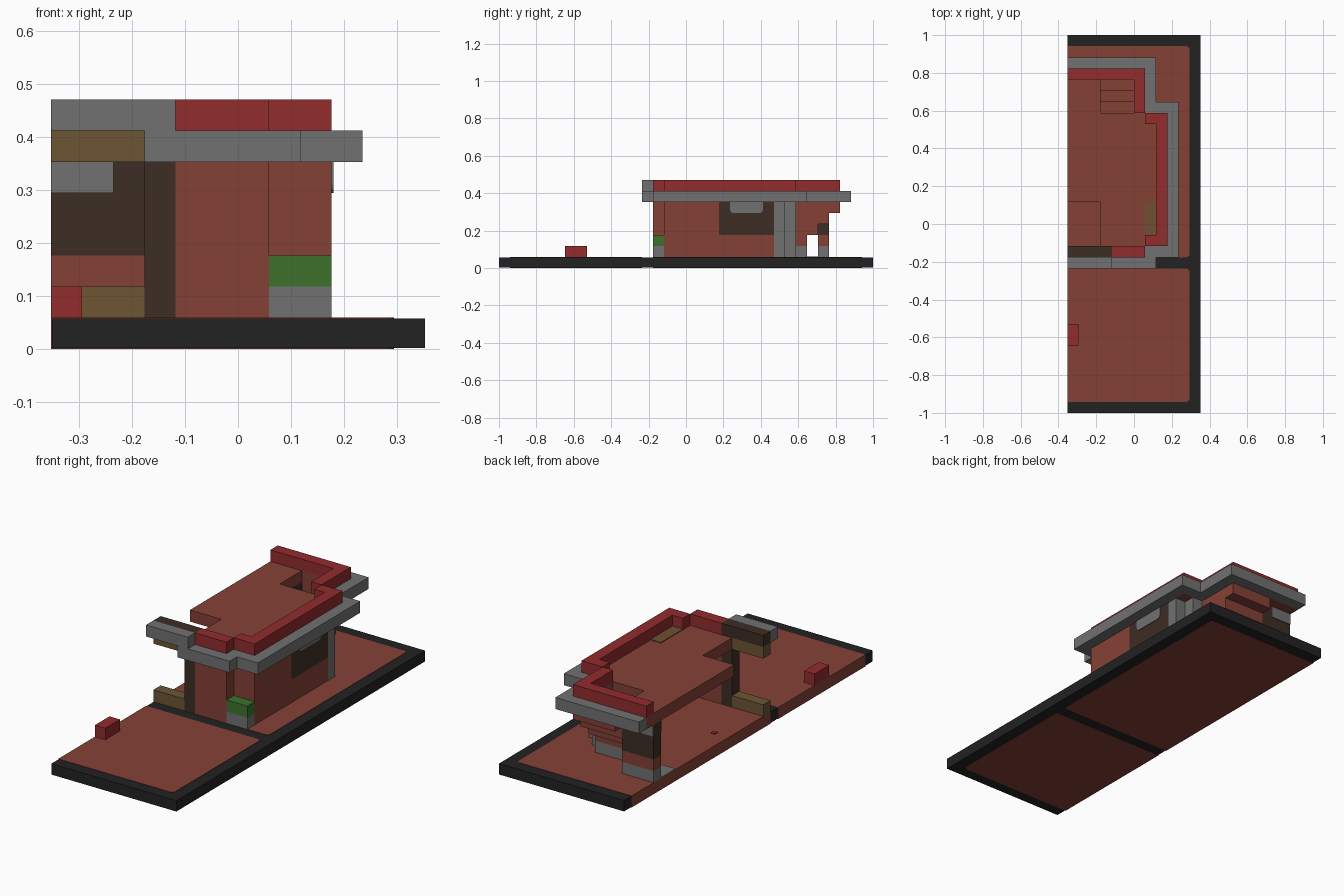
import bpy
import bmesh
from mathutils import Vector

cube = bpy.data.objects.get("Cube")
if cube:
    bpy.data.objects.remove(cube, do_unlink=True)

U = 1 / 17      # block size
THIN = 0.06     # plate thickness, in blocks


def material(name, r, g, b):
    mat = bpy.data.materials.new(name)
    mat.use_nodes = True
    mat.diffuse_color = (r, g, b, 1)
    mat.node_tree.nodes["Principled BSDF"].inputs["Base Color"].default_value = (r, g, b, 1)
    return mat


BRICK = material("brick", 0.235, 0.053, 0.037)
RED = material("red trim", 0.29, 0.025, 0.027)
GREY = material("grey stone", 0.165, 0.165, 0.165)
BLACK = material("black border", 0.016, 0.016, 0.016)
BROWN = material("dark wood", 0.045, 0.026, 0.017)
TAN = material("tan wood", 0.15, 0.09, 0.034)
GREEN = material("leaf green", 0.045, 0.17, 0.027)
OLIVE = material("olive patch", 0.16, 0.08, 0.032)


def blocks(name, mat, *boxes, round_edge=None, radius=0.3):
    """One object made of boxes (x0, x1, y0, y1, z0, z1) in block units.
    round_edge picks the edges to bevel from their two end points."""
    bm = bmesh.new()
    for x0, x1, y0, y1, z0, z1 in boxes:
        lo, hi = Vector((x0, y0, z0)), Vector((x1, y1, z1))
        made = bmesh.ops.create_cube(bm, size=1)
        for v in made["verts"]:
            v.co = (lo + hi) / 2 + v.co * (hi - lo)
    if round_edge:
        edges = [e for e in bm.edges if round_edge(e.verts[0].co, e.verts[1].co)]
        bmesh.ops.bevel(bm, geom=edges, offset=radius, segments=3,
                        profile=0.5, affect="EDGES")
    bmesh.ops.scale(bm, vec=(U, U, U), verts=bm.verts)
    mesh = bpy.data.meshes.new(name)
    bm.to_mesh(mesh)
    bm.free()
    mesh.materials.append(mat)
    obj = bpy.data.objects.new(name, mesh)
    bpy.context.collection.objects.link(obj)
    return obj


# Ground slab: black border with two brick panels showing on both faces
E = 0.03
blocks("ground_border", BLACK, (-6 + E, 6, -17, 17, E, 1 - E))
blocks("ground_panels", BRICK, (-6, 5, -16, -4, 0, 1), (-6, 5, -3, 16, 0, 1),
       round_edge=lambda a, b: a.x > 4 and b.x > 4 and abs(a.z - b.z) > 0.5)
blocks("yard_block", RED, (-6, -5, -11, -9, 1, 2))

# Front wall, door post and step
blocks("front_wall", BRICK, (-2, 1, -3, -2, 1, 6), (1, 2, -2, -1, 1, 6))
blocks("door_post", BROWN, (-3, -2, -3, -2, 1, 7))
blocks("door_step", TAN, (-6, -3, -3, -2, 1, 2))
blocks("planter_box", GREY, (1, 3, -3, -2, 1, 2))
blocks("planter_leaves", GREEN, (1, 3, -3, -2, 2, 3))

# Side wall with its window and blind
blocks("side_wall", BRICK, (2, 3, -2, 3, 1, 6), (2, 3, 3, 8, 1, 3))
blocks("side_window", BROWN, (2, 3, 3, 8, 3, 6))
for side, x in (("outer", 3), ("inner", 2 - THIN)):
    blocks("side_blind_" + side, GREY, (x, x + THIN, 4, 7, 5, 6),
           round_edge=lambda a, b: a.z < 5.1 and b.z < 5.1 and abs(a.x - b.x) > 0.01)
blocks("corner_posts", GREY, (2, 3, 8, 9, 1, 6), (1, 2, 9, 10, 1, 6))

# Rear wall with its window and blind
blocks("rear_wall_base", GREY, (-6, -3, 12, 13, 1, 2))
blocks("rear_wall", BRICK, (-6, -3, 12, 13, 2, 3))
blocks("rear_window", BROWN, (-6, -3, 12, 13, 3, 6))
for side, y in (("outer", 13), ("inner", 12 - THIN)):
    blocks("rear_blind_" + side, GREY, (-6, -4, y, y + THIN, 5, 6))

# Stairs to the roof, each tread one block further back, with a side wall
blocks("stair_base", GREY, (-3, 1, 10, 11, 1, 2))
blocks("stair_treads", BRICK,
       *[(-3, 0, 10 + k, 11 + k, 2 + k, 3 + k) for k in range(4)])
blocks("stair_side_wall", BRICK,
       *[(0, 1, 10, 11 + k, 2 + k, 3 + k) for k in range(4)])

# Roof slab with openings over the porch and the stairs
blocks("roof_slab", BRICK,
       (-6, -3, 2, 13, 6, 7), (-3, 3, -2, 10, 6, 7), (-2, 1, -3, -2, 6, 7),
       (0, 1, 10, 13, 6, 7), (-6, 1, 13, 14, 6, 7))
blocks("roof_patch", OLIVE, (1, 2, -1, 2, 7, 7 + THIN))

# Grey ledge around the roof
blocks("roof_ledge", GREY,
       (-3, 2, -4, -3, 6, 7), (1, 4, -3, -2, 6, 7), (3, 4, -2, 11, 6, 7),
       (1, 3, 10, 11, 6, 7), (1, 2, 11, 15, 6, 7), (-6, 1, 14, 15, 6, 7))

# Red parapet on the roof edge
blocks("roof_parapet", RED,
       (-2, 1, -3, -2, 7, 8), (1, 3, -2, -1, 7, 8), (2, 3, -1, 9, 7, 8),
       (1, 3, 9, 10, 7, 8), (0, 1, 10, 14, 7, 8), (-6, 0, 13, 14, 7, 8))

# Raised canopy over the porch
blocks("canopy_front", GREY, (-6, -2, -4, -3, 7, 8))
blocks("canopy_back", BROWN, (-6, -2, -3, -2, 7, 8))
blocks("canopy_beam", TAN, (-6, -3, -3, -2, 6, 7))

# Floor details indoors
blocks("floor_mat", GREY, (-6, -3, 10, 12, 1, 1 + THIN), radius=1.2,
       round_edge=lambda a, b: abs(a.z - b.z) > 0.01 and a.y < 11 and a.x > -4)
blocks("floor_mark", RED, (-4.8, -4.4, 2.5, 2.9, 1, 1 + THIN))
